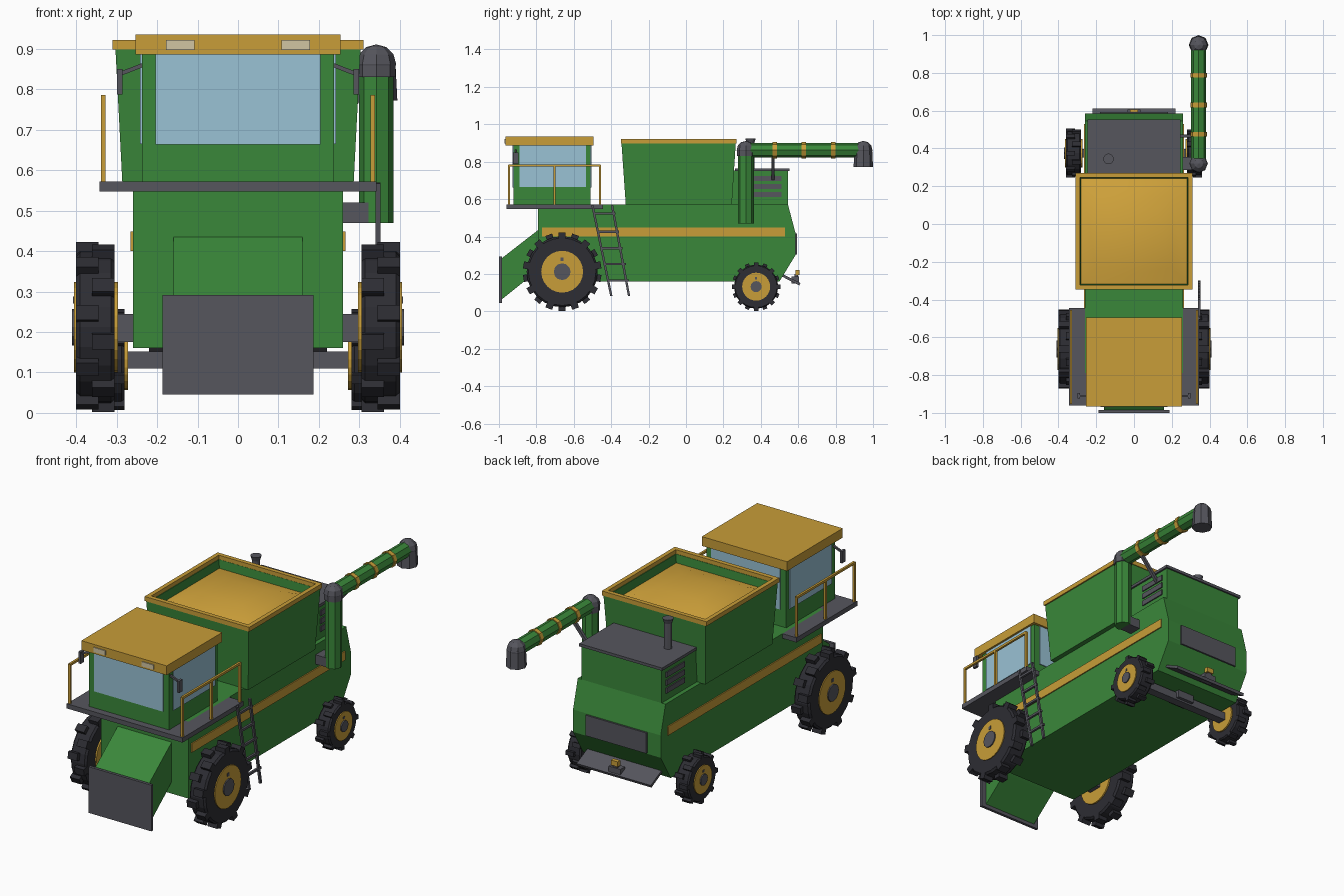
import bpy, bmesh, math
from mathutils import Vector, Matrix

if "Cube" in bpy.data.objects:
    bpy.data.objects.remove(bpy.data.objects["Cube"])


def material(name, rgb):
    m = bpy.data.materials.new(name)
    m.diffuse_color = (*rgb, 1)
    m.use_nodes = True
    m.node_tree.nodes["Principled BSDF"].inputs["Base Color"].default_value = m.diffuse_color
    return m


GREEN = material("green paint", (0.042, 0.245, 0.042))
YELLOW = material("yellow paint", (0.58, 0.34, 0.04))
GREY = material("dark grey metal", (0.092, 0.092, 0.11))
TYRE = material("black rubber", (0.026, 0.026, 0.033))
GLASS = material("blue glass", (0.32, 0.54, 0.66))
LAMP = material("lamp cream", (0.64, 0.56, 0.36))
GRAIN = material("grain gold", (0.66, 0.38, 0.045))


def finish(name, bm, mat):
    bmesh.ops.recalc_face_normals(bm, faces=bm.faces)
    me = bpy.data.meshes.new(name)
    bm.to_mesh(me)
    bm.free()
    me.materials.append(mat)
    ob = bpy.data.objects.new(name, me)
    bpy.context.collection.objects.link(ob)
    return ob


def add_box(bm, xr, yr, zr, rot=None):
    c = Vector([(r[0] + r[1]) / 2 for r in (xr, yr, zr)])
    s = [abs(r[1] - r[0]) for r in (xr, yr, zr)]
    m = Matrix.Translation(c) @ Matrix.Diagonal((*s, 1))
    bmesh.ops.create_cube(bm, size=1, matrix=(rot @ m) if rot else m)


def box(name, xr, yr, zr, mat):
    bm = bmesh.new()
    add_box(bm, xr, yr, zr)
    return finish(name, bm, mat)


def tube(name, a, b, r1, mat, r2=None, n=8):
    a, b = Vector(a), Vector(b)
    d = b - a
    m = Matrix.Translation((a + b) / 2) @ d.to_track_quat('Z', 'Y').to_matrix().to_4x4()
    bm = bmesh.new()
    bmesh.ops.create_cone(bm, cap_ends=True, segments=n, radius1=r1,
                          radius2=r1 if r2 is None else r2, depth=d.length, matrix=m)
    return finish(name, bm, mat)


def bars(name, pairs, w, mat):
    """Square bars between point pairs, joined in one object."""
    bm = bmesh.new()
    for a, b in pairs:
        a, b = Vector(a), Vector(b)
        d = b - a
        m = Matrix.Translation((a + b) / 2) @ d.to_track_quat('Z', 'Y').to_matrix().to_4x4()
        bmesh.ops.create_cube(bm, size=1, matrix=m @ Matrix.Diagonal((w, w, d.length + w * .5, 1)))
    return finish(name, bm, mat)


def prism(name, prof, hw, mat):
    """Extrude a (y, z) profile across x."""
    bm = bmesh.new()
    f = bm.faces.new([bm.verts.new((-hw, y, z)) for y, z in prof])
    g = bmesh.ops.extrude_face_region(bm, geom=[f])
    bmesh.ops.translate(bm, vec=(2 * hw, 0, 0),
                        verts=[v for v in g['geom'] if isinstance(v, bmesh.types.BMVert)])
    return finish(name, bm, mat)


def loft(name, rects, mat, cap_last=False, cap_first=False):
    """Stack of rectangles (x half width, y0, y1, z)."""
    bm = bmesh.new()
    rings = [[bm.verts.new(p) for p in ((-h, a, z), (h, a, z), (h, b, z), (-h, b, z))]
             for h, a, b, z in rects]
    for r, q in zip(rings, rings[1:]):
        for i in range(4):
            j = (i + 1) % 4
            bm.faces.new((r[i], r[j], q[j], q[i]))
    if cap_last:
        bm.faces.new(rings[-1])
    if cap_first:
        bm.faces.new(rings[0])
    return finish(name, bm, mat)


# Main body, stripes and rear panel
prism("body", [(-.79, .16), (.50, .16), (.585, .30), (.585, .42), (.545, .572), (-.79, .572)], .26, GREEN)
box("rear_panel", (-.18, .18), (.58, .594), (.305, .415), GREY)
for s in (-1, 1):
    box("side_stripe", (s * .258, s * .266), (-.77, .53), (.40, .448), YELLOW)

# Feeder house with front plate
prism("feeder_house", [(-.99, .06), (-.99, .28), (-.78, .443), (-.70, .443), (-.70, .30), (-.84, .18)], .16, GREEN)
box("feeder_plate", (-.187, .187), (-1, -.985), (.045, .292), GREY)

# Cab, windows, roof and lamps
box("cab", (-.237, .237), (-.922, -.51), (.57, .89), GREEN)
box("front_window", (-.204, .204), (-.927, -.915), (.663, .886), GLASS)
box("rear_window", (-.204, .204), (-.515, -.505), (.663, .886), GLASS)
for s in (-1, 1):
    box("side_window", (s * .23, s * .242), (-.89, -.535), (.665, .886), GLASS)
    box("roof_lamp", (s * .108, s * .178), (-.97, -.96), (.897, .922), LAMP)
    bars("mirror_arm", [((s * .235, -.91, .86), (s * .292, -.91, .838))], .01, GREY)
    box("mirror", (s * .285, s * .299), (-.925, -.895), (.787, .85), GREY)
box("cab_roof", (-.253, .253), (-.965, -.495), (.886, .936), YELLOW)

# Platform with handrails and ladder
box("platform", (-.343, .343), (-.96, -.445), (.547, .572), GREY)
for s in (-1, 1):
    x = s * .333
    bars("handrail", [((x, y, .57), (x, y, .78)) for y in (-.947, -.703, -.46)]
         + [((x, -.947, .78), (x, -.46, .78))], .012, YELLOW)
steps = [((.346, -.50 + .1 * t, .572 - .49 * t), (.346, -.39 + .1 * t, .572 - .49 * t))
         for t in (.1, .3, .48, .65, .83)]
bars("ladder", [((.346, -.50, .565), (.346, -.40, .085)),
                ((.346, -.395, .565), (.346, -.305, .085))] + steps, .012, GREY)

# Grain tank: flared walls with inner side, rim and heap
loft("grain_tank", [(.286, -.322, .245, .57), (.303, -.345, .266, .90),
                    (.284, -.322, .246, .90), (.275, -.312, .236, .80)], GREEN, True, True)
loft("tank_rim", [(.31, -.348, .27, .898), (.31, -.348, .27, .922), (.287, -.324, .247, .922),
                  (.287, -.324, .247, .898), (.31, -.348, .27, .898)], YELLOW)
heap = loft("grain_heap", [(.281, -.319, .243, .855), (.20, -.23, .15, .888), (.12, -.135, .07, .91)],
            GRAIN, True)
for p in heap.data.polygons:
    p.use_smooth = True

# Engine hood, vents and exhaust
box("engine_hood", (-.237, .237), (.235, .545), (.565, .752), GREEN)
box("hood_lid", (-.246, .246), (.262, .553), (.75, .765), GREY)
for s in (-1, 1):
    for z in (.625, .667, .71):
        box("hood_vent", (s * .235, s * .243), (.355, .51), (z - .014, z + .014), GREY)
tube("exhaust_pipe", (-.135, .345, .76), (-.135, .345, .905), .02, GREY, n=12)
tube("exhaust_cap", (-.135, .345, .90), (-.135, .345, .925), .02, GREY, .028, n=12)

# Unloading auger: upright, elbow, arm, bands, spout, strut
AX, AY, AZ = .342, .32, .862
tube("auger_upright", (AX, AY, .47), (AX, AY, AZ), .043, GREEN)
box("auger_bracket", (.25, .33), (.285, .355), (.47, .52), GREY)
tube("auger_arm", (AX, AY, AZ), (AX, .95, AZ), .039, GREEN)
for y in (.475, .63, .787):
    tube("auger_band", (AX, y - .012, AZ), (AX, y + .012, AZ), .044, YELLOW)
for name, y in (("auger_elbow", AY), ("spout_elbow", .948)):
    bm = bmesh.new()
    bmesh.ops.create_uvsphere(bm, u_segments=8, v_segments=6, radius=.049,
                              matrix=Matrix.Translation((AX, y, AZ)))
    finish(name, bm, GREY)
tube("auger_collar", (AX, AY, .83), (AX, AY, AZ), .048, GREY)
tube("spout", (AX, .948, .772), (AX, .948, .87), .052, GREY, .047)
bars("auger_strut", [((AX, .465, .83), (.235, .465, .705))], .016, GREY)


# Wheels: bevelled tyre, staggered lugs, rim disc, hub and valve
def wheel(name, s, y, z, r, x0, x1, rim, hub, lugs):
    c = Matrix.Translation((0, y, z))
    w = x1 - x0
    base = r * .905
    bm = bmesh.new()
    prof = [(x0, rim * .9), (x0, base * .95), (x0 + w * .1, base),
            (x1 - w * .1, base), (x1, base * .95), (x1, rim * .9)]
    n = 24
    rings = [[bm.verts.new((s * px, y + pr * math.cos(k * math.tau / n), z + pr * math.sin(k * math.tau / n)))
              for k in range(n)] for px, pr in prof]
    for a, b in zip(rings, rings[1:] + rings[:1]):
        for k in range(n):
            bm.faces.new((a[k], a[(k + 1) % n], b[(k + 1) % n], b[k]))
    finish(name + "_tyre", bm, TYRE)
    bm = bmesh.new()
    mid = (x0 + x1) / 2
    for k in range(2 * lugs):
        xr = (s * x0, s * (mid + .008)) if k % 2 else (s * (mid - .008), s * x1)
        rot = c @ Matrix.Rotation(k * math.pi / lugs, 4, 'X')
        add_box(bm, xr, (-r * .09, r * .09), (base * .9, r), rot)
    finish(name + "_lugs", bm, TYRE)
    tube(name + "_rim", (s * (x0 - .008), y, z), (s * (x1 + .005), y, z), rim, YELLOW, n=24)
    tube(name + "_hub", (s * mid, y, z), (s * (x1 + .011), y, z), hub, GREY, n=12)
    box(name + "_valve", (s * x1, s * (x1 + .008)), (y - hub * .18, y + hub * .18),
        (z + rim * .52, z + rim * .68), GREY)


for s in (-1, 1):
    wheel("front_wheel", s, -.662, .212, .21, .305, .40, .112, .045, 9)
    wheel("rear_wheel", s, .375, .132, .13, .28, .36, .075, .03, 8)
    box("final_drive", (s * .25, s * .30), (-.70, -.625), (.175, .245), GREY)

# Rear axle with pivot block
box("rear_axle", (-.285, .285), (.352, .398), (.11, .152), GREY)
box("axle_pivot", (-.05, .05), (.335, .415), (.12, .17), GREY)

# Rear spreader plate and hitch
prism("spreader_plate", [(.515, .185), (.52, .197), (.612, .152), (.606, .138)], .22, GREY)
box("hitch_block", (-.035, .035), (.565, .605), (.15, .185), GREY)
box("hitch_stem", (-.012, .012), (.58, .60), (.18, .20), GREY)
box("hitch_pin", (-.02, .02), (.585, .607), (.195, .222), YELLOW)
